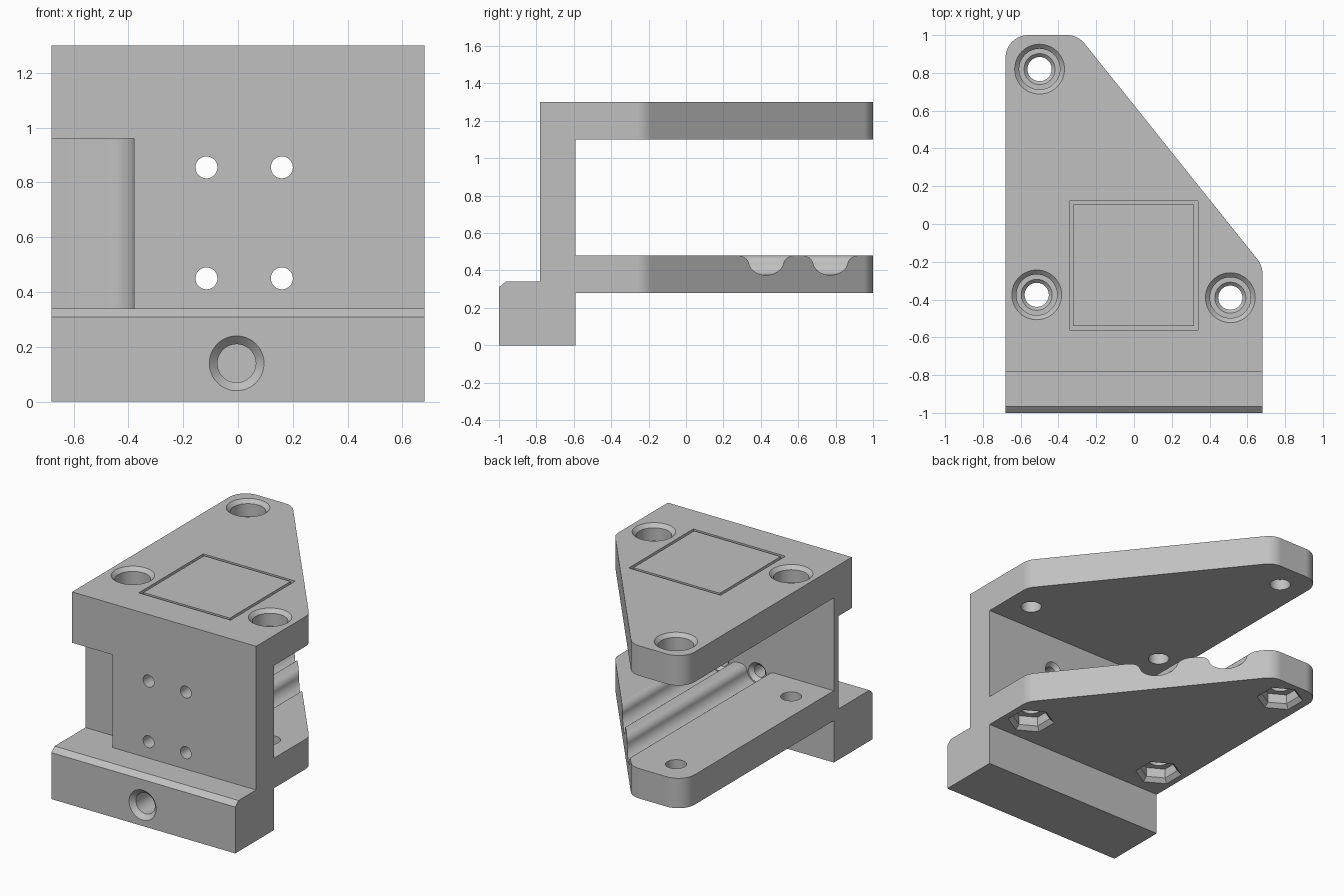
import bpy
import bmesh
from math import radians, sin, cos, tan, pi, atan2, degrees
from mathutils import Matrix, Vector

cube = bpy.data.objects.get("Cube")
if cube:
    bpy.data.objects.remove(cube, do_unlink=True)


def make_object(name, bm):
    bmesh.ops.recalc_face_normals(bm, faces=bm.faces)
    mesh = bpy.data.meshes.new(name)
    bm.to_mesh(mesh)
    bm.free()
    obj = bpy.data.objects.new(name, mesh)
    bpy.context.scene.collection.objects.link(obj)
    return obj


def loft(name, rings):
    """Closed solid through a list of matching rings of points."""
    bm = bmesh.new()
    loops = [[bm.verts.new(p) for p in ring] for ring in rings]
    n = len(loops[0])
    for low, high in zip(loops, loops[1:]):
        for i in range(n):
            j = (i + 1) % n
            bm.faces.new((low[i], low[j], high[j], high[i]))
    bm.faces.new(loops[0])
    bm.faces.new(loops[-1])
    return make_object(name, bm)


def prism(name, points, axis, lo, hi):
    """Extrude a 2D profile along the x, y or z axis."""
    place = {"x": lambda a, b, t: (t, a, b),
             "y": lambda a, b, t: (a, t, b),
             "z": lambda a, b, t: (a, b, t)}[axis]
    return loft(name, [[place(a, b, t) for a, b in points] for t in (lo, hi)])


def turned(name, steps, matrix, sides=48):
    """Stack of (radius, height) rings round the local z axis."""
    turn = [2 * pi * i / sides + pi / 2 for i in range(sides)]
    return loft(name, [[matrix @ Vector((r * cos(t), r * sin(t), z)) for t in turn]
                       for r, z in steps])


def arc(cx, cy, r, start, end, steps=14):
    angles = [radians(start + (end - start) * i / steps) for i in range(steps + 1)]
    return [(cx + r * cos(t), cy + r * sin(t)) for t in angles]


def boolean(obj, tool, operation="DIFFERENCE"):
    tool.hide_render = True
    mod = obj.modifiers.new("cut", "BOOLEAN")
    mod.operation, mod.solver, mod.object = operation, "EXACT", tool
    graph = bpy.context.evaluated_depsgraph_get()
    mesh = bpy.data.meshes.new_from_object(obj.evaluated_get(graph))
    obj.modifiers.clear()
    obj.data = mesh
    bpy.data.objects.remove(tool, do_unlink=True)


def box(name, x, y, z):
    return prism(name, [(x[0], y[0]), (x[1], y[0]), (x[1], y[1]), (x[0], y[1])], "z", *z)


# Side profile: foot, upright wall and two plates
WALL_F, WALL_B = -0.78, -0.59
side = [(-1, 0), (WALL_B, 0), (WALL_B, 0.28), (1.1, 0.28), (1.1, 0.48),
        (WALL_B, 0.48), (WALL_B, 1.1), (1.1, 1.1), (1.1, 1.3), (WALL_F, 1.3),
        (WALL_F, 0.34), (-0.965, 0.34), (-1, 0.31)]
body = prism("mounting_bracket", side, "x", -0.8, 0.8)

# Footprint with one slanted edge and rounded corners
R = 0.12
slant = atan2(0.977, 1.22)
turn = degrees(slant)
tip_x = -0.297 - R * tan((pi / 2 - slant) / 2)
low_y = -0.22 - R * tan(slant / 2)
outline = ([(-0.68, -1.1), (0.68, -1.1)]
           + arc(0.68 - R, low_y, R, 0, turn)
           + arc(tip_x, 1 - R, R, turn, 90)
           + arc(-0.68 + R, 1 - R, R, 90, 180))
boolean(body, prism("footprint", outline, "z", -0.1, 1.4), "INTERSECT")

# Filleted recess on one side of the wall front
recess = ([(-0.8, -0.9), (-0.38, -0.9)]
          + arc(-0.48, -0.74, 0.1, 0, 90) + [(-0.8, -0.64)])
boolean(body, prism("wall_recess", recess, "z", 0.34, 0.96))

# Rounded channels along the lower plate
COLUMNS = (-0.115, 0.16)
dip = degrees(atan2(0.02, 0.1234))
for x in COLUMNS:
    channel = ([(x - 0.1234, 0.55)]
               + arc(x - 0.1234, 0.43, 0.05, 90, dip)[:0:-1][::-1]
               + arc(x, 0.45, 0.075, 180 + dip, 360 - dip, 28)
               + arc(x + 0.1234, 0.43, 0.05, 180 - dip, 90)[1:]
               + [(x + 0.1234, 0.55)])
    channel.insert(1, (x - 0.1234, 0.48))
    boolean(body, prism("channel", channel, "y", WALL_B, 1.2))

# Wall screw holes, countersunk at the back
to_front = Matrix.Rotation(radians(90), 4, "X")
for x in COLUMNS:
    for z in (0.45, 0.855):
        at = Matrix.Translation((x, 0, z)) @ to_front
        boolean(body, turned("wall_hole",
                             [(0.04, 0.9), (0.04, 0.615), (0.07, 0.585)], at))

# Blind hole in the foot
at = Matrix.Translation((-0.005, 0, 0.14)) @ to_front
boolean(body, turned("foot_hole", [(0.11, 1.01), (0.07, 0.97), (0.07, 0.7)], at))

# Bolt holes: counterbore above, hex nut pocket below
for x, y in ((-0.5, 0.82), (-0.515, -0.375), (0.51, -0.39)):
    at = Matrix.Translation((x, y, 0))
    boolean(body, turned("bolt_bore", [(0.142, 1.31), (0.108, 1.276), (0.108, 1.19),
                                       (0.082, 1.19), (0.064, 1.172), (0.064, 1.0)], at))
    boolean(body, turned("plate_hole", [(0.064, 0.2), (0.064, 0.6)], at))
    boolean(body, turned("nut_pocket", [(0.155, 0.27), (0.118, 0.307), (0.118, 0.37)],
                         at, 6))

# Fine square groove on the top plate
frame = box("square_groove", (-0.342, 0.338), (-0.56, 0.122), (1.28, 1.35))
boolean(frame, box("groove_core", (-0.322, 0.318), (-0.54, 0.102), (1.2, 1.4)))
boolean(body, frame)

# Plain grey finish
grey = bpy.data.materials.new("plain_grey")
grey.use_nodes = True
colour = (0.53, 0.53, 0.53, 1)
grey.diffuse_color = colour
grey.node_tree.nodes["Principled BSDF"].inputs["Base Color"].default_value = colour
body.data.materials.clear()
body.data.materials.append(grey)

# Smooth curves, crisp edges
bpy.ops.object.select_all(action="DESELECT")
body.select_set(True)
bpy.context.view_layer.objects.active = body
bpy.ops.object.shade_smooth_by_angle(angle=radians(25))
weighted = body.modifiers.new("weighted_normals", "WEIGHTED_NORMAL")
weighted.keep_sharp = True
